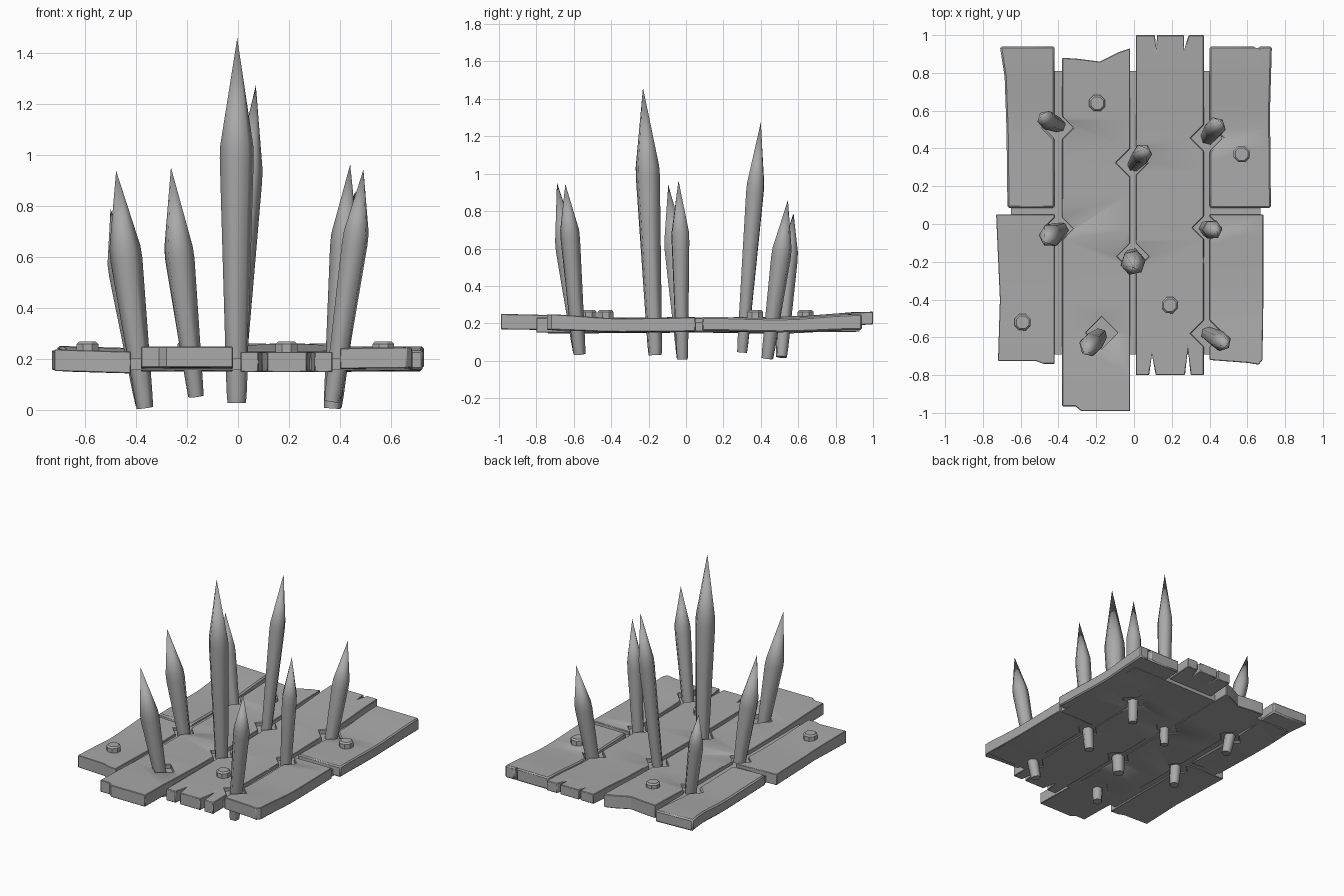
import bpy, bmesh, math
from mathutils import Vector

if "Cube" in bpy.data.objects:
    bpy.data.objects.remove(bpy.data.objects["Cube"])

grey = bpy.data.materials.new("plain grey")
grey.diffuse_color = (0.4, 0.4, 0.4, 1)
grey.use_nodes = True
grey.node_tree.nodes["Principled BSDF"].inputs["Base Color"].default_value = grey.diffuse_color


def make_object(name, bm, smooth=None):
    bmesh.ops.recalc_face_normals(bm, faces=bm.faces)
    mesh = bpy.data.meshes.new(name)
    bm.to_mesh(mesh)
    bm.free()
    mesh.materials.append(grey)
    ob = bpy.data.objects.new(name, mesh)
    bpy.context.collection.objects.link(ob)
    if smooth:
        bpy.ops.object.select_all(action='DESELECT')
        ob.select_set(True)
        bpy.context.view_layer.objects.active = ob
        bpy.ops.object.shade_smooth_by_angle(angle=math.radians(smooth))
    return ob


def prism(bm, outline, z0, z1):
    face = bm.faces.new([bm.verts.new((x, y, z0)) for x, y in outline])
    top = bmesh.ops.extrude_face_region(bm, geom=[face])["geom"]
    for v in top:
        if isinstance(v, bmesh.types.BMVert):
            v.co.z = z1


# Diamond cutters that open the planks around each spike
holes = [(-0.40, 0.51, 0.08), (-0.40, -0.025, 0.08), (-0.01, 0.325, 0.085),
         (-0.005, -0.17, 0.085), (0.385, 0.455, 0.085), (0.385, -0.02, 0.075),
         (0.385, -0.58, 0.085), (-0.17, -0.575, 0.085)]
bm = bmesh.new()
for x, y, r in holes:
    prism(bm, [(x + r, y), (x, y + r), (x - r, y), (x, y - r)], -0.1, 0.6)
cutter = make_object("hole_cutter", bm)
cutter.hide_render = True
cutter.hide_viewport = False
cutter.display_type = 'WIRE'


def sample(profile, y):
    """Bottom and top height of a plank at y, eased between the stations."""
    y = min(max(y, profile[0][0]), profile[-1][0])
    for (y0, b0, t0), (y1, b1, t1) in zip(profile, profile[1:]):
        if y <= y1:
            f = (y - y0) / (y1 - y0)
            f = f * f * (3 - 2 * f)
            return b0 + (b1 - b0) * f, t0 + (t1 - t0) * f


def plank(name, outline, profile, tilt=0.0):
    bm = bmesh.new()
    prism(bm, outline, 0, 1)
    y0, y1 = profile[0][0], profile[-1][0]
    for i in range(1, 10):
        bmesh.ops.bisect_plane(bm, geom=bm.verts[:] + bm.edges[:] + bm.faces[:],
                               plane_co=(0, y0 + (y1 - y0) * i / 10, 0), plane_no=(0, 1, 0))
    cx = sum(p[0] for p in outline) / len(outline)
    for v in bm.verts:
        low, high = sample(profile, v.co.y)
        v.co.z = (high if v.co.z > 0.5 else low) + tilt * (v.co.x - cx)
    ob = make_object(name, bm, 30)
    cut = ob.modifiers.new("holes", 'BOOLEAN')
    cut.operation, cut.solver, cut.object = 'DIFFERENCE', 'EXACT', cutter
    bev = ob.modifiers.new("worn_edges", 'BEVEL')
    bev.width, bev.segments = 0.009, 1
    bev.limit_method, bev.angle_limit = 'ANGLE', math.radians(40)


plank("plank_back_left",
      [(-0.71, 0.94), (-0.42, 0.94), (-0.42, 0.085), (-0.67, 0.085), (-0.675, 0.5), (-0.685, 0.78)],
      [(0.08, 0.155, 0.23), (0.5, 0.15, 0.225), (0.94, 0.17, 0.25)], -0.03)
plank("plank_front_left",
      [(-0.73, 0.05), (-0.42, 0.05), (-0.42, -0.74), (-0.48, -0.74), (-0.52, -0.725),
       (-0.72, -0.725), (-0.71, -0.4)],
      [(-0.74, 0.15, 0.235), (-0.3, 0.152, 0.225), (0.05, 0.155, 0.23)], -0.03)
plank("plank_centre_left",
      [(-0.38, 0.88), (-0.30, 0.875), (-0.18, 0.86), (-0.08, 0.91), (-0.02, 0.93), (-0.02, -0.99),
       (-0.28, -0.99), (-0.31, -0.965), (-0.38, -0.965)],
      [(-0.99, 0.168, 0.25), (-0.3, 0.152, 0.23), (0.4, 0.152, 0.23), (0.93, 0.155, 0.245)])
plank("plank_centre_right",
      [(0.01, 1.0), (0.11, 1.0), (0.118, 0.93), (0.122, 1.0), (0.265, 1.0), (0.265, 0.92),
       (0.28, 0.97), (0.29, 1.0), (0.37, 1.0), (0.37, -0.8), (0.30, -0.8), (0.285, -0.66),
       (0.27, -0.8), (0.115, -0.8), (0.095, -0.69), (0.08, -0.8), (0.01, -0.8)],
      [(-0.8, 0.15, 0.23), (-0.1, 0.152, 0.228), (0.5, 0.155, 0.235), (1.0, 0.195, 0.262)])
plank("plank_back_right",
      [(0.40, 0.94), (0.642, 0.94), (0.652, 0.88), (0.66, 0.94), (0.73, 0.94), (0.72, 0.6),
       (0.725, 0.085), (0.40, 0.085)],
      [(0.08, 0.16, 0.235), (0.5, 0.152, 0.226), (0.94, 0.165, 0.25)])
plank("plank_front_right",
      [(0.40, 0.05), (0.685, 0.05), (0.685, -0.4), (0.68, -0.72), (0.66, -0.745), (0.60, -0.735),
       (0.40, -0.72)],
      [(-0.745, 0.165, 0.247), (-0.35, 0.153, 0.226), (0.05, 0.156, 0.23)], 0.01)

# Flat board behind the planks
bm = bmesh.new()
prism(bm, [(-0.65, -0.69), (0.67, -0.69), (0.67, 0.81), (-0.65, 0.81)], 0.158, 0.205)
make_object("backing_board", bm)

# Bolt heads with chamfered rims
for i, (x, y) in enumerate([(-0.195, 0.64), (0.57, 0.37), (0.19, -0.43), (-0.59, -0.52)]):
    bm = bmesh.new()
    rings = []
    for r, z in ((0.046, 0.21), (0.046, 0.26), (0.036, 0.27)):
        rings.append([bm.verts.new((x + r * math.cos(a * math.pi / 4 + 0.39),
                                    y + r * math.sin(a * math.pi / 4 + 0.39), z)) for a in range(8)])
    for lo, hi in zip(rings, rings[1:]):
        for k in range(8):
            bm.faces.new((lo[k], lo[k - 1], hi[k - 1], hi[k]))
    bm.faces.new(rings[-1])
    bm.faces.new(rings[0])
    make_object(f"bolt_{i + 1}", bm)


def spike(name, base, shoulder, tip, r_base, r_shoulder, turn, n=6):
    """Stake that widens up to a shoulder, then tapers to a point."""
    base, shoulder, tip = Vector(base), Vector(shoulder), Vector(tip)
    axis = (shoulder - base).normalized()
    rot = axis.to_track_quat('Z', 'Y')
    low = base + axis * 0.05
    rings = []
    bm = bmesh.new()
    for c, r in ((base, r_base * 0.9), (low, r_base), (shoulder - axis * 0.02, r_shoulder),
                 (shoulder + axis * 0.03, r_shoulder * 0.97)):
        rings.append([bm.verts.new(c + rot @ Vector((r * math.cos(turn + k * math.tau / n),
                                                     r * math.sin(turn + k * math.tau / n), 0)))
                      for k in range(n)])
    for lo, hi in zip(rings, rings[1:]):
        for k in range(n):
            bm.faces.new((lo[k], lo[k - 1], hi[k - 1], hi[k]))
    point = bm.verts.new(tip)
    for k in range(n):
        bm.faces.new((rings[-1][k], rings[-1][k - 1], point))
    bm.faces.new(rings[0])
    make_object(name, bm, 62)


spike("spike_centre_front", (-0.005, -0.165, 0.03), (-0.005, -0.205, 1.01), (-0.003, -0.23, 1.46), 0.041, 0.068, 0.2)
spike("spike_centre_back", (-0.01, 0.30, 0.045), (0.043, 0.37, 0.92), (0.07, 0.40, 1.275), 0.033, 0.053, 0.6)
spike("spike_back_left", (-0.37, 0.51, 0.02), (-0.46, 0.55, 0.55), (-0.50, 0.575, 0.79), 0.035, 0.05, 0.1)
spike("spike_back_right", (0.375, 0.435, 0.012), (0.43, 0.51, 0.57), (0.46, 0.545, 0.86), 0.036, 0.055, 0.4)
spike("spike_mid_right", (0.37, -0.02, 0.008), (0.415, -0.03, 0.66), (0.44, -0.04, 0.965), 0.036, 0.053, 0.8)
spike("spike_front_right", (0.37, -0.57, 0.035), (0.46, -0.62, 0.67), (0.492, -0.645, 0.945), 0.036, 0.053, 0.3)
spike("spike_front_left", (-0.165, -0.575, 0.055), (-0.23, -0.64, 0.61), (-0.263, -0.69, 0.953), 0.035, 0.06, 0.5)
spike("spike_mid_left", (-0.365, -0.02, 0.01), (-0.44, -0.06, 0.61), (-0.478, -0.095, 0.94), 0.036, 0.063, 0.0)
